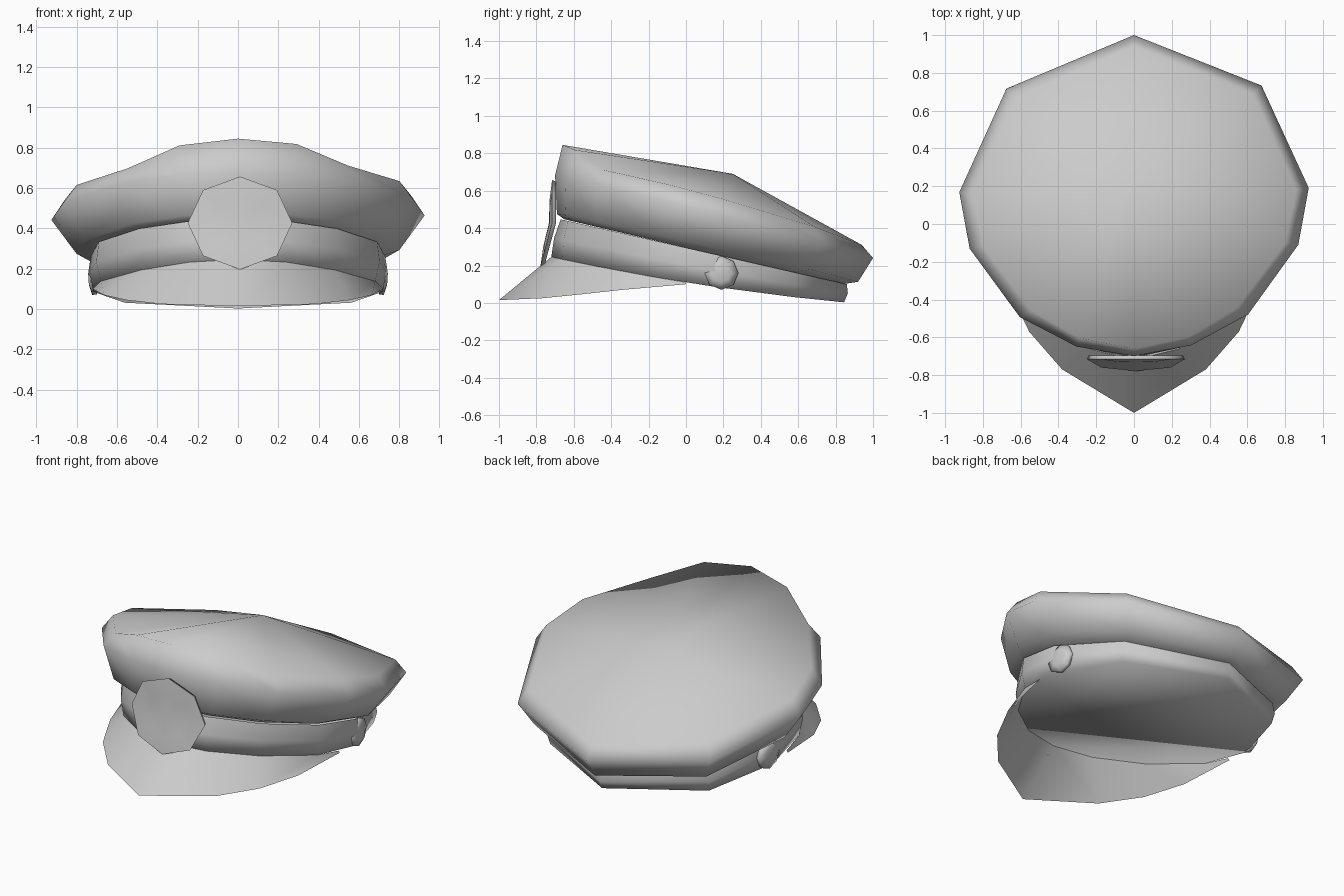
import bpy, bmesh, math
from mathutils import Vector

cube = bpy.data.objects.get("Cube")
if cube:
    bpy.data.objects.remove(cube, do_unlink=True)

GREY = (0.6, 0.6, 0.6, 1.0)
mat = bpy.data.materials.new("plain grey")
mat.use_nodes = True
mat.diffuse_color = GREY
bsdf = next(n for n in mat.node_tree.nodes if n.type == 'BSDF_PRINCIPLED')
bsdf.inputs["Base Color"].default_value = GREY
bsdf.inputs["Roughness"].default_value = 0.6


def finish(name, bm, angle, recalc=True):
    """Turn a bmesh into a smooth-shaded grey object."""
    if recalc:
        bmesh.ops.recalc_face_normals(bm, faces=bm.faces)
    mesh = bpy.data.meshes.new(name)
    bm.to_mesh(mesh)
    bm.free()
    mesh.materials.append(mat)
    obj = bpy.data.objects.new(name, mesh)
    bpy.context.collection.objects.link(obj)
    bpy.ops.object.select_all(action='DESELECT')
    obj.select_set(True)
    bpy.context.view_layer.objects.active = obj
    bpy.ops.object.shade_smooth_by_angle(angle=math.radians(angle))


def full_ring(half):
    """Mirror a back-to-front half outline into a closed ring."""
    pts = [Vector(p) for p in half]
    return pts + [Vector((-p.x, p.y, p.z)) for p in reversed(pts[1:-1])]


def lifted(half_xy, height):
    return full_ring([(x, y, height(y)) for x, y in half_xy])


def skewed(ring):
    """Slight twist and lean of the crown towards its right."""
    return [Vector((p.x, p.y + .012 * p.x, p.z + .012 * p.x)) for p in ring]


def loft(bm, rings, closed=True):
    """Bridge rings of points; returns the vertex rings."""
    loops = [[bm.verts.new(p) for p in r] for r in rings]
    n = len(loops[0])
    for a, b in zip(loops, loops[1:]):
        for i in range(n if closed else n - 1):
            j = (i + 1) % n
            bm.faces.new((a[i], a[j], b[j], b[i]))
    return loops


def fan(bm, loop, centre):
    c = bm.verts.new(centre)
    for i, v in enumerate(loop):
        bm.faces.new((v, loop[(i + 1) % len(loop)], c))


# Band: low tilted wall, slightly bulged, closed underneath by a folded base
band_low = [(0, .845), (.56, .57), (.72, .15), (.68, -.17), (.48, -.47), (.24, -.66), (0, -.72)]
band_high = [(0, .86), (.56, .58), (.73, .15), (.69, -.17), (.49, -.46), (.23, -.63), (0, -.67)]


def low_z(y):
    return .11 - .16 * y + .04 * y * y


def high_z(y):
    return .295 - .227 * y


bottom = lifted(band_low, low_z)
top = lifted(band_high, high_z)
middle = []
for a, b in zip(bottom, top):
    m = (a + b) / 2
    middle.append(Vector((m.x * 1.025, m.y * 1.015, m.z)))
bm = bmesh.new()
base = loft(bm, [bottom, middle, top])[0]
bm.faces.new(base[5:11])
bm.faces.new(base[10:] + base[:6])
finish("band", bm, 180)

# Crown: flared soft top with a raised front and a shallow domed lid
lower = [(0, .92), (.6, .66), (.8, .16), (.75, -.15), (.53, -.49), (.27, -.65), (0, -.69)]
wide = [(0, 1), (.675, .725), (.925, .18), (.87, -.12), (.605, -.485), (.305, -.645), (0, -.7)]
rim = [(0, .94, .31), (.63, .68, .40), (.86, .17, .55), (.8, -.11, .625),
       (.545, -.45, .705), (.29, -.6, .815), (0, -.66, .845)]
neck = [Vector((p.x * .97, p.y * .97, p.z)) for p in top]
bm = bmesh.new()
loops = loft(bm, [neck,
                  skewed(lifted(lower, lambda y: .32 - .225 * y)),
                  skewed(lifted(wide, lambda y: .5 - .26 * y)),
                  skewed(full_ring(rim))])
fan(bm, loops[-1], (0, .25, .69))
finish("crown", bm, 180)

# Visor: thin sheet from the band's lower front edge down to a pointed tip
inner_half = [(.71, 0)] + band_low[3:]
outer_half = [(.72, 0, .1), (.665, -.34, .07), (.555, -.57, .045), (.38, -.77, .025), (0, -1, .015)]


def arc(half):
    pts = [Vector(p) for p in half]
    return pts + [Vector((-p.x, p.y, p.z)) for p in reversed(pts[:-1])]


bm = bmesh.new()
loft(bm, [arc([(x, y, low_z(y)) for x, y in inner_half]), arc(outer_half)], closed=False)
bm.normal_update()
if sum(f.normal.z for f in bm.faces) < 0:
    bmesh.ops.reverse_faces(bm, faces=bm.faces)
finish("visor", bm, 60, recalc=False)


def disc(name, radius, depth, place):
    """Eight-sided domed plate; place maps (u, v, outward) to a position."""
    def ring(r, w):
        return [place(r * math.cos(k * math.pi / 4), r * math.sin(k * math.pi / 4), w)
                for k in range(8)]
    bm = bmesh.new()
    loops = loft(bm, [ring(radius * .96, 0), ring(radius, depth * .55), ring(radius * .55, depth * .9)])
    fan(bm, loops[0], place(0, 0, 0))
    fan(bm, loops[-1], place(0, 0, depth))
    finish(name, bm, 85)


# Front badge: domed plate whose lower half kicks forward
def badge_place(u, v, w):
    kick = .26 * max(0, -v)
    return Vector((u * 1.08 + .01, -.695 - w - kick, .427 + v * .96))


disc("front_badge", .24, .038, badge_place)

# Side buttons
for side, label in ((1, "left"), (-1, "right")):
    disc(label + "_button", .09, .04,
         lambda u, v, w: Vector((side * (.7 + w - .1 * u), .19 + u, .16 + v)))
